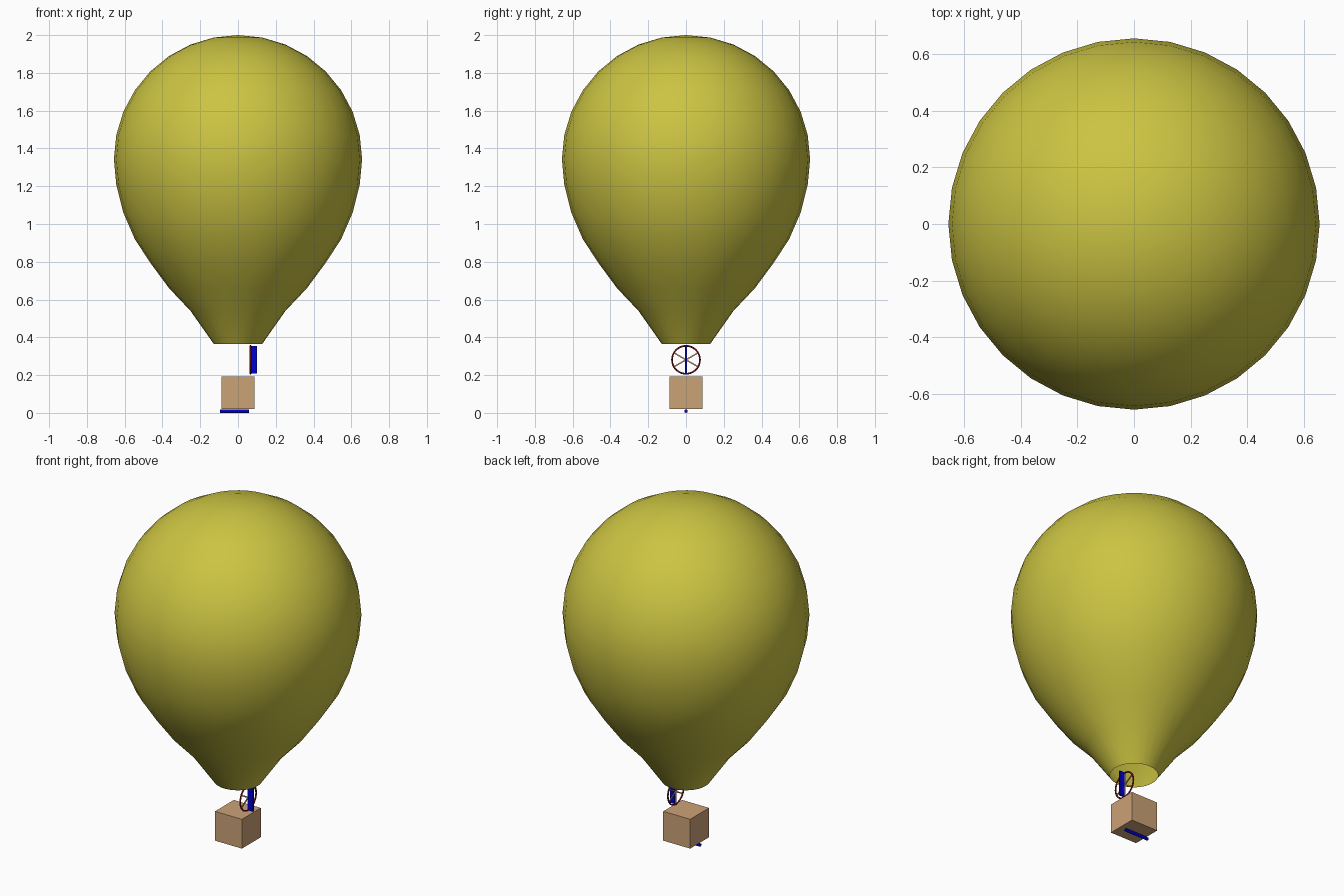
import bpy, bmesh, math
from mathutils import Matrix, Vector

if "Cube" in bpy.data.objects:
    bpy.data.objects.remove(bpy.data.objects["Cube"], do_unlink=True)


def material(name, rgb):
    m = bpy.data.materials.new(name)
    m.use_nodes = True
    m.diffuse_color = (*rgb, 1)
    m.node_tree.nodes["Principled BSDF"].inputs["Base Color"].default_value = (*rgb, 1)
    return m


YELLOW = material("yellow fabric", (0.60, 0.55, 0.055))
TAN = material("tan wicker", (0.60, 0.36, 0.18))
BLUE = material("blue", (0.0, 0.0, 0.62))
RED = material("dark red", (0.25, 0.006, 0.008))


def finish(bm, name, mat, smooth=False):
    bmesh.ops.recalc_face_normals(bm, faces=bm.faces)
    mesh = bpy.data.meshes.new(name)
    bm.to_mesh(mesh)
    bm.free()
    mesh.materials.append(mat)
    for p in mesh.polygons:
        p.use_smooth = smooth
    obj = bpy.data.objects.new(name, mesh)
    bpy.context.collection.objects.link(obj)
    return obj


def box(name, low, high, mat):
    low, high = Vector(low), Vector(high)
    bm = bmesh.new()
    bmesh.ops.create_cube(bm, size=1, matrix=Matrix.Translation((low + high) / 2)
                          @ Matrix.Diagonal((*(high - low), 1)))
    return finish(bm, name, mat)


# Envelope: sphere with the lower half drawn down to an open mouth
R, MID = 0.657, 1.343
lower_z = [0.365, 0.54, 0.66, 0.795, 0.92, 1.06, 1.207]
bm = bmesh.new()
bmesh.ops.create_uvsphere(bm, u_segments=32, v_segments=16, radius=R)
bmesh.ops.delete(bm, geom=[v for v in bm.verts if v.co.z < -R * 0.99], context="VERTS")
for v in bm.verts:
    if v.co.z < -0.01:
        ring = round(math.acos(max(-1, -v.co.z / R)) / (math.pi / 16))
        v.co.z = lower_z[ring - 1]
    else:
        v.co.z += MID
finish(bm, "envelope", YELLOW, True)

# Basket and the ballast bar beneath it
box("basket", (-0.088, -0.088, 0.02), (0.087, 0.087, 0.192), TAN)
bm = bmesh.new()
bmesh.ops.create_cone(bm, cap_ends=True, segments=12, radius1=0.009, radius2=0.009, depth=0.153,
                      matrix=Matrix.Translation((-0.018, 0, 0.009)) @ Matrix.Rotation(math.pi / 2, 4, "Y"))
finish(bm, "ballast_bar", BLUE)

# Propeller guard ring with three crossing blades
HUB = (0.066, 0, 0.281)
bpy.ops.mesh.primitive_torus_add(major_radius=0.074, minor_radius=0.0045, major_segments=32,
                                 minor_segments=8, location=HUB, rotation=(0, math.pi / 2, 0))
guard = bpy.context.object
guard.name = "propeller_guard"
guard.data.materials.append(RED)
bpy.ops.object.shade_smooth()

bm = bmesh.new()
for i in range(3):
    bmesh.ops.create_cube(bm, size=1, matrix=Matrix.Translation(HUB)
                          @ Matrix.Rotation(i * math.pi / 3, 4, "X")
                          @ Matrix.Diagonal((0.005, 0.007, 0.146, 1)))
finish(bm, "propeller_blades", TAN)

# Rudder behind the propeller
box("rudder", (0.07, -0.005, 0.208), (0.101, 0.005, 0.355), BLUE)
